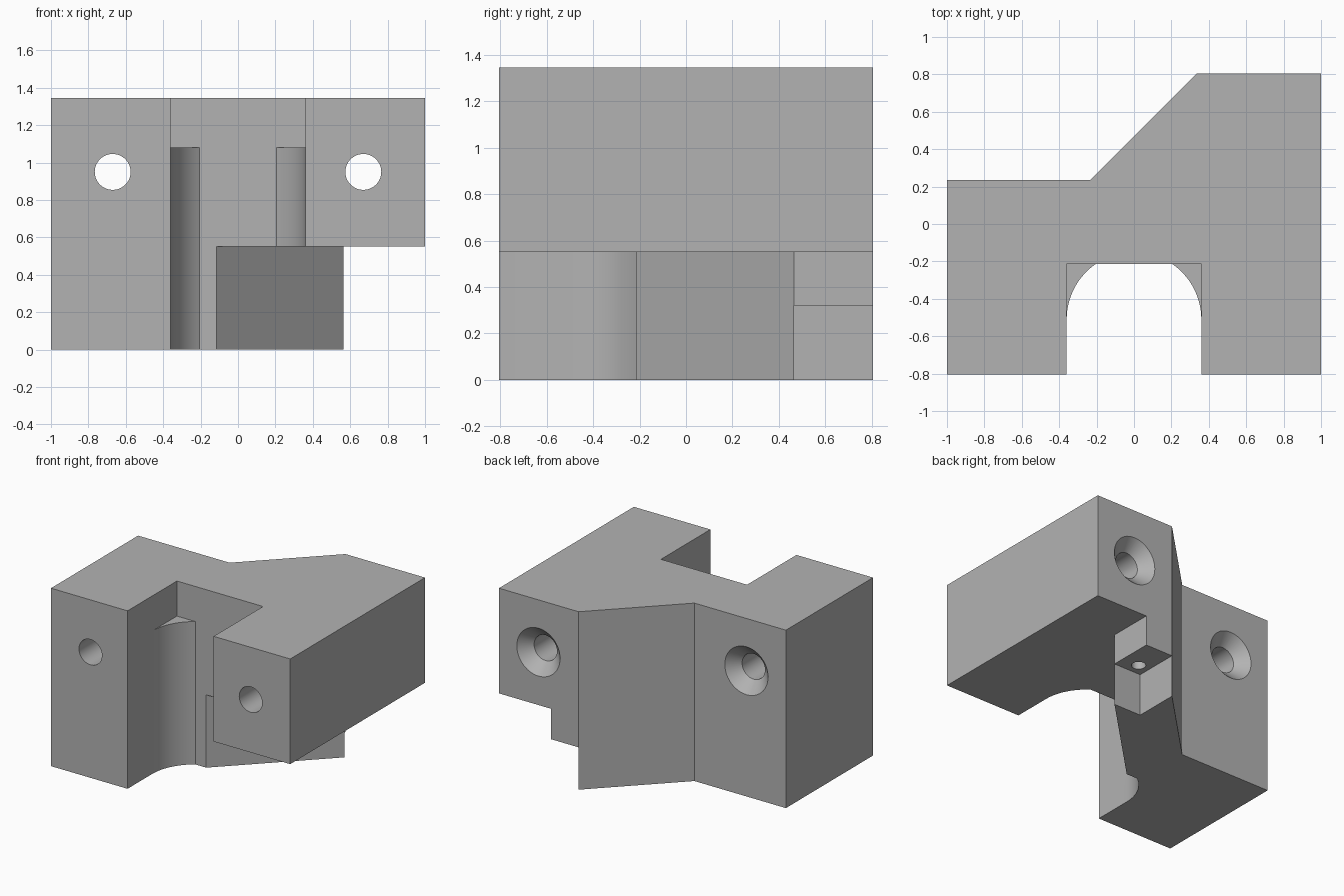
import bpy
import bmesh
from math import cos, sin, asin, pi

cube = bpy.data.objects.get("Cube")
if cube:
    bpy.data.objects.remove(cube, do_unlink=True)

grey = bpy.data.materials.new("grey plastic")
grey.use_nodes = True
COLOUR = (0.45, 0.45, 0.45, 1)
grey.diffuse_color = COLOUR
grey.node_tree.nodes["Principled BSDF"].inputs["Base Color"].default_value = COLOUR

HEIGHT, FRONT, BACK = 1.345, -0.805, 0.805
UNDER = 0.55          # underside of the overhanging arm
NOTCH_X, NOTCH_Y = 0.36, -0.215


def make_object(name, bm):
    bmesh.ops.recalc_face_normals(bm, faces=bm.faces)
    mesh = bpy.data.meshes.new(name)
    bm.to_mesh(mesh)
    bm.free()
    mesh.materials.append(grey)
    obj = bpy.data.objects.new(name, mesh)
    bpy.context.collection.objects.link(obj)
    return obj


def prism(name, outline, z0, z1):
    """Extrude a plan outline upward."""
    bm = bmesh.new()
    face = bm.faces.new([bm.verts.new((x, y, z0)) for x, y in outline])
    up = bmesh.ops.extrude_face_region(bm, geom=[face])["geom"]
    bmesh.ops.translate(bm, vec=(0, 0, z1 - z0),
                        verts=[v for v in up if isinstance(v, bmesh.types.BMVert)])
    return make_object(name, bm)


def lathe(name, centre, axis, profile, steps=48):
    """Round solid from (radius, position) pairs along the y or z axis."""
    bm = bmesh.new()
    rings = []
    for r, t in profile:
        ring = []
        for i in range(steps):
            u, v = r * cos(2 * pi * i / steps), r * sin(2 * pi * i / steps)
            co = (centre[0] + u, t, centre[1] + v) if axis == "y" else (centre[0] + u, centre[1] + v, t)
            ring.append(bm.verts.new(co))
        rings.append(ring)
    for a, b in zip(rings, rings[1:]):
        for i in range(steps):
            j = (i + 1) % steps
            bm.faces.new((a[i], a[j], b[j], b[i]))
    bm.faces.new(rings[0])
    bm.faces.new(rings[-1])
    return make_object(name, bm)


# Main body with the angled back
body = prism("bracket_body", [(-1, FRONT), (1, FRONT), (1, BACK), (0.335, BACK),
                              (-0.235, 0.235), (-1, 0.235)], 0, HEIGHT)

# Front notch: square at the top, rounded below
square_notch = prism("square_notch_cutter",
                     [(-NOTCH_X, -1), (NOTCH_X, -1), (NOTCH_X, NOTCH_Y), (-NOTCH_X, NOTCH_Y)],
                     1.08, 1.5)
arc_y, steps = -0.51, 16
top_angle = asin((NOTCH_Y - arc_y) / NOTCH_X)
right = [(NOTCH_X * cos(top_angle * i / steps), arc_y + NOTCH_X * sin(top_angle * i / steps))
         for i in range(steps + 1)]
left = [(-x, y) for x, y in reversed(right)]
round_notch = prism("round_notch_cutter",
                    [(-NOTCH_X, -1), (NOTCH_X, -1)] + right + left, -0.1, 1.2)

# Diagonal undercut below the overhanging arm
undercut = prism("undercut_cutter", [(-0.3, -1), (1.2, -1), (1.2, 1), (0.565, 1),
                                     (0.565, 0.465), (-0.3, -0.4)], -0.1, UNDER)

# Step under the rear tab and its small pilot hole
step = prism("tab_step_cutter", [(0.335, 0.465), (0.7, 0.465), (0.7, 1), (0.335, 1)], -0.1, 0.32)
pilot = lathe("pilot_hole_cutter", (0.425, 0.555), "z", [(0.05, 0.2), (0.05, 0.62)], 32)

cutters = [square_notch, round_notch, undercut, step, pilot]

# Countersunk screw holes
for side, x, back in (("right", -0.67, 0.235), ("left", 0.67, BACK)):
    cutters.append(lathe(side + "_screw_hole_cutter", (x, 0.95), "y",
                         [(0.096, -1), (0.096, back - 0.085), (0.181, back), (0.181, back + 0.1)]))

for cutter in cutters:
    cutter.hide_render = True
    cutter.hide_viewport = True
    mod = body.modifiers.new(cutter.name, "BOOLEAN")
    mod.operation = "DIFFERENCE"
    mod.solver = "EXACT"
    mod.object = cutter

# Apply the cuts, then smooth the round walls
evaluated = body.evaluated_get(bpy.context.evaluated_depsgraph_get())
body_mesh = bpy.data.meshes.new_from_object(evaluated)
body.modifiers.clear()
body.data = body_mesh
for cutter in cutters:
    bpy.data.objects.remove(cutter, do_unlink=True)
for obj in bpy.context.selected_objects:
    obj.select_set(False)
body.select_set(True)
bpy.context.view_layer.objects.active = body
bpy.ops.object.shade_smooth_by_angle(angle=pi / 7)
